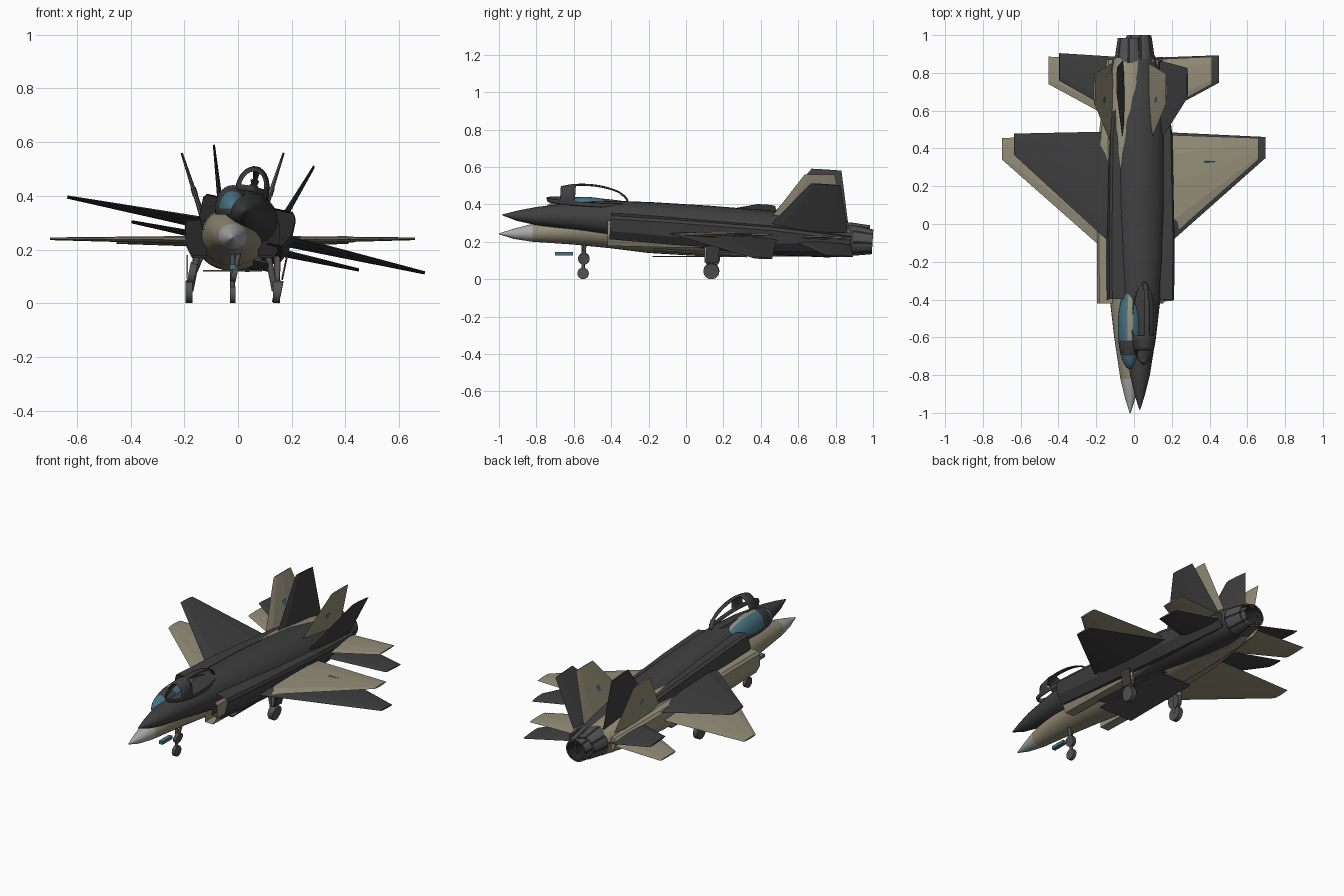
import bpy, bmesh, math
from mathutils import Vector, Matrix

cube = bpy.data.objects.get("Cube")
if cube:
    bpy.data.objects.remove(cube)


def material(name, r, g, b):
    m = bpy.data.materials.new(name)
    m.diffuse_color = (r, g, b, 1)
    m.use_nodes = True
    node = next(n for n in m.node_tree.nodes if n.type == 'BSDF_PRINCIPLED')
    node.inputs['Base Color'].default_value = (r, g, b, 1)
    return m


TAN = material("tan paint", .30, .27, .19)
DARK = material("charcoal paint", .05, .05, .05)
PALE = material("pale grey", .40, .40, .40)
METAL = material("nozzle metal", .085, .085, .085)
BLACK = material("black", .02, .02, .02)
TEAL = material("teal glass", .06, .17, .22)

# Placement of the level jet and the banked, nose-up jet
LEVEL = Matrix.Translation((-.02, 0, 0))
PIVOT = Vector((0, .3, .24))
BANKED = (Matrix.Translation((.03, .315, .26)) @ Matrix.Rotation(math.radians(-3.6), 4, 'X')
          @ Matrix.Rotation(math.radians(12), 4, 'Y') @ Matrix.Translation(-PIVOT))


def finish(name, bm, mats, place, smooth=None, rule=None):
    bmesh.ops.recalc_face_normals(bm, faces=bm.faces[:])
    if rule:
        for f in bm.faces:
            f.material_index = rule(f.calc_center_median())
    me = bpy.data.meshes.new(name)
    bm.to_mesh(me)
    bm.free()
    ob = bpy.data.objects.new(name, me)
    bpy.context.collection.objects.link(ob)
    for m in mats:
        me.materials.append(m)
    ob.matrix_world = place
    if smooth:
        bpy.ops.object.select_all(action='DESELECT')
        ob.select_set(True)
        bpy.context.view_layer.objects.active = ob
        bpy.ops.object.shade_smooth_by_angle(angle=math.radians(smooth))
    return ob


def loft(rings):
    """Skin a list of equal-length rings and cap both ends."""
    bm = bmesh.new()
    vs = [[bm.verts.new(p) for p in ring] for ring in rings]
    n = len(vs[0])
    for a, b in zip(vs, vs[1:]):
        for i in range(n):
            bm.faces.new((a[i], a[(i + 1) % n], b[(i + 1) % n], b[i]))
    bm.faces.new(vs[0])
    bm.faces.new(vs[-1])
    return bm


def panel(root, tip, root_chord, tip_chord, root_t, tip_t):
    """Thin tapered surface with bevelled edges; t is half thickness."""
    root, tip = Vector(root), Vector(tip)
    normal = (tip - root).cross(Vector((0, 1, 0))).normalized()
    section = ((0, 0), (.15, .8), (.5, 1), (.8, .7), (1, 0), (.8, -.7), (.5, -1), (.15, -.8))
    return loft([[p + Vector((0, c * u, 0)) + normal * (t * w) for u, w in section]
                 for p, c, t in ((root, root_chord, root_t), (tip, tip_chord, tip_t))])


def tube(a, b, r, n=12):
    a, b = Vector(a), Vector(b)
    q = (b - a).to_track_quat('Z', 'Y')
    circle = [q @ Vector((r * math.cos(k * math.tau / n), r * math.sin(k * math.tau / n), 0))
              for k in range(n)]
    return loft([[p + c for c in circle] for p in (a, b)])


def box(x, y, z):
    return loft([[(x[0], v, z[0]), (x[1], v, z[0]), (x[1], v, z[1]), (x[0], v, z[1])] for v in y])


# Fuselage stations: y, half width, top, bottom
STATIONS = ((-1, .003, .245, .24), (-.92, .028, .27, .215), (-.82, .052, .296, .2),
            (-.6, .085, .335, .185), (-.4, .108, .355, .165), (-.2, .125, .36, .14),
            (.1, .14, .36, .122), (.5, .14, .352, .12), (.75, .12, .325, .125),
            (.88, .085, .3, .14))


def build_jet(tag, place, paint, nose, marks):
    def add(part, bm, mats, smooth=None, rule=None):
        return finish(f"{tag}_{part}", bm, mats, place, smooth, rule)

    # Body with nose cone
    n = 28
    rings = [[(w * math.cos(k * math.tau / n), y,
               (t + b) / 2 + (t - b) / 2 * math.sin(k * math.tau / n)) for k in range(n)]
             for y, w, t, b in STATIONS]
    add("fuselage", loft(rings), [paint, nose], 35, lambda c: int(c.y < -.82))

    # Exhaust nozzle with petal seams and a hollow throat
    n = 32
    profile = ((.82, .086), (.89, .08), (.985, .066), (.985, .056), (.87, .05))
    bm = loft([[(r * math.cos(k * math.tau / n), y, .222 + r * math.sin(k * math.tau / n))
                for k in range(n)] for y, r in profile])

    def petal(c):
        r = math.hypot(c.x, c.z - .222)
        k = int((math.atan2(c.z - .222, c.x) % math.tau) / math.tau * n)
        return int(r < .056 or k % 4 == 0)
    add("nozzle", bm, [METAL, BLACK], None, petal)

    # Canopy: glass, windscreen hoop, spine strip and sill
    bm = bmesh.new()
    bmesh.ops.create_uvsphere(bm, u_segments=28, v_segments=30, radius=1)
    bmesh.ops.transform(bm, verts=bm.verts[:], matrix=Matrix.Translation((0, -.55, .352))
                        @ Matrix.Diagonal((.066, .22, .088, 1)) @ Matrix.Rotation(math.pi / 2, 4, 'X'))
    bmesh.ops.bisect_plane(bm, geom=bm.verts[:] + bm.edges[:] + bm.faces[:],
                           plane_co=(0, 0, .33), plane_no=(0, 0, 1), clear_inner=True)

    def glazing(c):
        if -.69 < c.y < -.62:
            return 1
        if c.y > -.62 and abs(c.x) < .013 and c.z > .36:
            return 2
        return 1 if c.z < .352 else 0
    if paint is DARK:  # open framework without glass
        panes = [f for f in bm.faces if glazing(f.calc_center_median()) == 0]
        bmesh.ops.delete(bm, geom=panes, context='FACES')
    canopy = add("canopy", bm, [TEAL, DARK, paint], 40, glazing)
    if paint is DARK:
        shell = canopy.modifiers.new("thickness", 'SOLIDIFY')
        shell.thickness = .006

    # Belly bay doors and chin sensor
    add("belly_doors", box((-.11, .11), (-.18, .32), (.118, .124)), [METAL])
    add("chin_sensor", box((-.012, .012), (-.7, -.605), (.126, .144)), [TEAL])

    # Nose gear
    add("nose_strut", tube((0, -.55, .2), (0, -.55, .03), .009), [METAL], 40)
    add("nose_wheel", tube((-.01, -.55, .031), (.01, -.55, .031), .031, 20), [METAL], 40)

    for side, s in (("left", 1), ("right", -1)):
        # Intake trunk running back along the body
        trunk = ((-.42, .175, .31, .178), (-.1, .177, .31, .17), (.45, .168, .3, .165),
                 (.87, .125, .265, .18))
        rings = [[(s * .095, y, t), (s * (x - .012), y, t), (s * x, y, t - .015),
                  (s * x, y, b + .05), (s * (x - .025), y, b), (s * .095, y, b)]
                 for y, x, t, b in trunk]
        bm = loft(rings)
        bm.faces.ensure_lookup_table()
        mouth = min(bm.faces, key=lambda f: f.calc_center_median().y)
        bmesh.ops.inset_region(bm, faces=[mouth], thickness=.009)
        bmesh.ops.translate(bm, verts=mouth.verts[:], vec=(0, .1, 0))
        add(f"{side}_intake", bm, [paint, BLACK], None,
            lambda c: int(-.33 < c.y < -.31 and abs(c.x) < .165))

        # Wing, tailplane and canted fin
        add(f"{side}_wing", panel((s * .1, -.17, .235), (s * .68, .342, .24), .645, .113, .016, .005), [paint])
        add(f"{side}_tailplane", panel((s * .1, .56, .222), (s * .432, .74, .225), .31, .146, .012, .004), [paint])
        add(f"{side}_fin", panel((s * .1, .42, .285), (s * .19, .635, .56), .43, .16, .012, .004), [paint])
        if marks:
            add(f"{side}_fin_plate", panel((s * .138, .635, .40), (s * .147, .64, .43), .05, .05, .0105, .0105), [TEAL])
            if s > 0:
                add("wing_plate", panel((.39, .32, .238), (.45, .325, .238), .02, .012, .012, .011), [TEAL])

        # Main gear
        add(f"{side}_main_strut", tube((s * .13, .13, .19), (s * .158, .13, .045), .012), [METAL], 40)
        add(f"{side}_main_wheel", tube((s * .15, .135, .042), (s * .176, .135, .042), .042, 24), [METAL], 40)
        add(f"{side}_gear_door", box(sorted((s * .166, s * .172)), (.1, .17), (.09, .18)), [paint])


build_jet("level_jet", LEVEL, TAN, PALE, True)
build_jet("banked_jet", BANKED, DARK, DARK, False)
